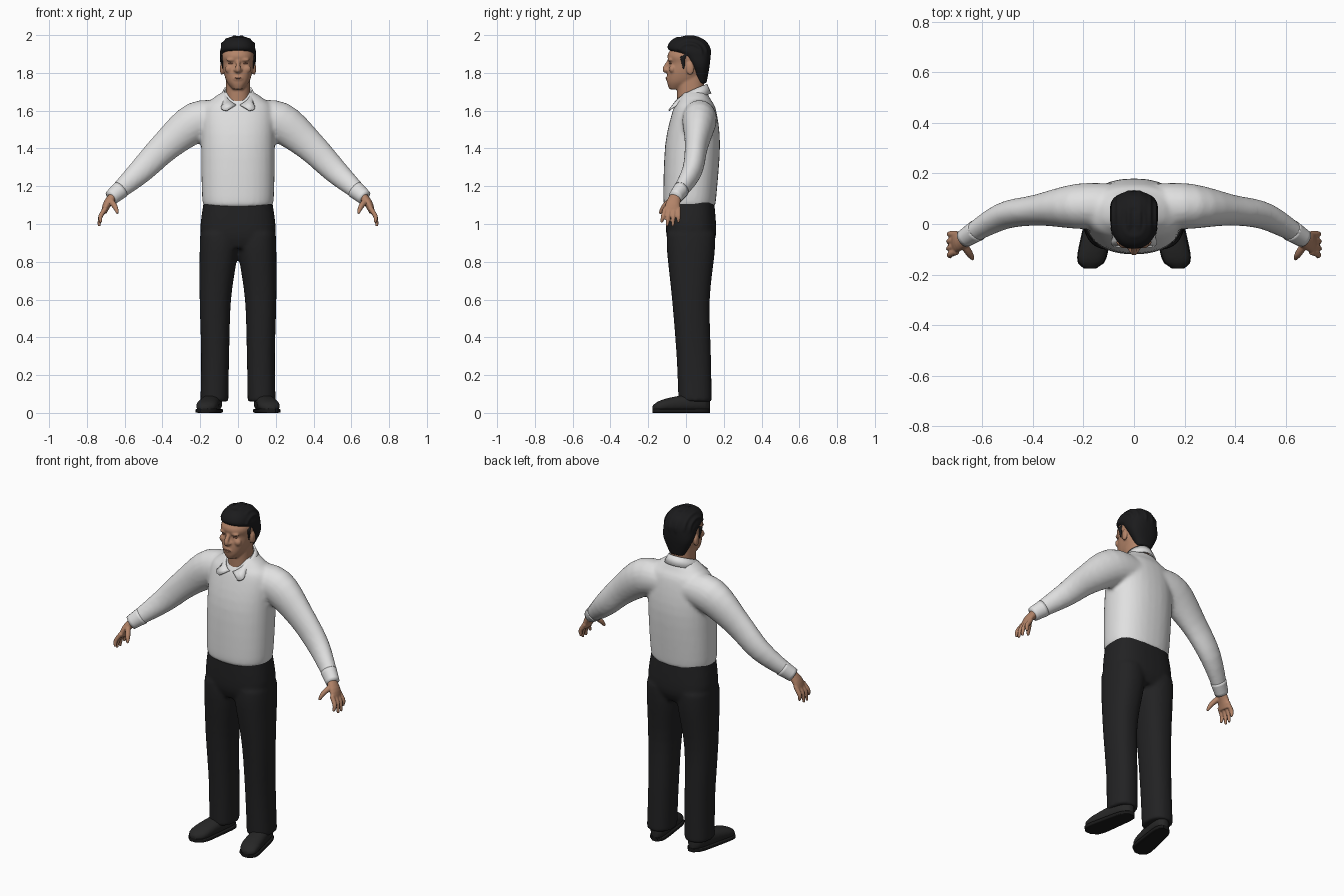
import bpy, bmesh, math
from mathutils import Vector, Matrix

default_cube = bpy.data.objects.get("Cube")
if default_cube:
    bpy.data.objects.remove(default_cube, do_unlink=True)

SIDES = {"left": 1, "right": -1}


def material(name, red, green, blue):
    made = bpy.data.materials.new(name)
    made.use_nodes = True
    made.diffuse_color = (red, green, blue, 1)
    shader = made.node_tree.nodes["Principled BSDF"]
    shader.inputs["Base Color"].default_value = (red, green, blue, 1)
    shader.inputs["Roughness"].default_value = 0.7
    return made


shirt_white = material("shirt_white", red=.75, green=.75, blue=.75)
trouser_black = material("trouser_black", red=.016, green=.016, blue=.017)
shoe_black = material("shoe_black", red=.02, green=.02, blue=.02)
sole_black = material("sole_black", red=.01, green=.01, blue=.01)
skin_tan = material("skin_tan", red=.45, green=.23, blue=.14)
skin_dark = material("skin_dark", red=.3, green=.13, blue=.085)
hair_black = material("hair_black", red=.011, green=.011, blue=.012)


def level(z, half, front, back, mid=0):
    """Horizontal ring: centre, first half axis, second half axis."""
    return (mid, (front + back) / 2, z, half, 0, 0, 0, (back - front) / 2, 0)


def point(x, y, z, thick, wide):
    return (x, y, z, thick, wide)


def spline(keys, steps=4):
    """Smooth in-between values for a list of key tuples."""
    result = []
    for i in range(len(keys) - 1):
        before, start = keys[max(i - 1, 0)], keys[i]
        end, after = keys[i + 1], keys[min(i + 2, len(keys) - 1)]
        for step in range(steps):
            t = step / steps
            result.append([
                p + t * (q - o) / 2 + t * t * (o - p * 2.5 + q * 2 - r / 2)
                + t ** 3 * (p * 3 - o - q * 3 + r) / 2
                for o, p, q, r in zip(before, start, end, after)])
    return result + [list(keys[-1])]


def signed_power(value, power):
    return math.copysign(abs(value) ** power, value)


def loft(bm, rings, side=1, square=2.3, sides=32):
    """Closed skin over a stack of rounded rings."""
    loops = []
    for ring in rings:
        centre, axis_a, axis_b = Vector(ring[:3]), Vector(ring[3:6]), Vector(ring[6:])
        loop = []
        for i in range(sides):
            angle = math.tau * i / sides
            spot = (centre + axis_a * signed_power(math.cos(angle), 2 / square)
                    + axis_b * signed_power(math.sin(angle), 2 / square))
            spot.x *= side
            loop.append(bm.verts.new(spot))
        loops.append(loop)
    for low, high in zip(loops, loops[1:]):
        for i in range(sides):
            j = (i + 1) % sides
            bm.faces.new((low[i], low[j], high[j], high[i]))
    bm.faces.new(loops[0][::-1])
    bm.faces.new(loops[-1])


def tube(bm, keys, side=1, across=(0, 1, 0), sides=20):
    """Round limb along a smooth path; 'across' is the wide direction."""
    path = spline(keys)
    centres = [Vector(key[:3]) for key in path]
    rings = []
    for i, (x, y, z, thick, wide) in enumerate(path):
        along = centres[min(i + 1, len(path) - 1)] - centres[max(i - 1, 0)]
        normal = along.cross(Vector(across)).normalized()
        broad = normal.cross(along).normalized()
        rings.append((x, y, z, *(normal * thick), *(broad * wide)))
    loft(bm, rings, side, square=2, sides=sides)


def blob(bm, centre, size):
    place = Matrix.Translation(centre) @ Matrix.Diagonal((*size, 1))
    bmesh.ops.create_uvsphere(bm, u_segments=20, v_segments=12, radius=1, matrix=place)


def finish(name, bm, colour, voxel=0, soften=3):
    """Make the object; a voxel size fuses overlapping pieces into one skin."""
    bmesh.ops.recalc_face_normals(bm, faces=bm.faces)
    mesh = bpy.data.meshes.new(name)
    bm.to_mesh(mesh)
    bm.free()
    mesh.materials.append(colour)
    mesh.shade_smooth()
    made = bpy.data.objects.new(name, mesh)
    bpy.context.collection.objects.link(made)
    if voxel:
        fuse = made.modifiers.new("fuse", 'REMESH')
        fuse.mode, fuse.voxel_size, fuse.use_smooth_shade = 'VOXEL', voxel, True
        relax = made.modifiers.new("relax", 'SMOOTH')
        relax.iterations = soften
    return made


# Shirt: torso and sleeves in one surface
bm = bmesh.new()
hem = level(z=1.09, half=.175, front=-.11, back=.15)
belly = level(z=1.14, half=.19, front=-.12, back=.16)
chest = level(z=1.42, half=.195, front=-.11, back=.18)
shoulders = level(z=1.6, half=.19, front=-.07, back=.16)
yoke = level(z=1.66, half=.14, front=-.04, back=.13)
neckline = level(z=1.7, half=.08, front=-.02, back=.11)
loft(bm, spline([hem, belly, chest, shoulders, yoke, neckline]))
armpit = point(x=.08, y=.07, z=1.56, thick=.09, wide=.09)
upper_arm = point(x=.22, y=.07, z=1.54, thick=.107, wide=.09)
elbow = point(x=.38, y=.055, z=1.415, thick=.083, wide=.062)
forearm = point(x=.52, y=.03, z=1.275, thick=.066, wide=.053)
wrist = point(x=.665, y=-.053, z=1.145, thick=.04, wide=.035)
for side in SIDES.values():
    tube(bm, [armpit, upper_arm, elbow, forearm, wrist], side)
finish("shirt", bm, shirt_white, voxel=.011, soften=5)

# Cuffs
for name, side in SIDES.items():
    bm = bmesh.new()
    cuff_top = point(x=.62, y=-.025, z=1.183, thick=.048, wide=.043)
    cuff_end = point(x=.672, y=-.058, z=1.139, thick=.04, wide=.036)
    tube(bm, [cuff_top, cuff_end], side)
    finish(name + "_cuff", bm, shirt_white)

# Collar: folded strip with two points, open at the front
bm = bmesh.new()
folds, edges, count = [], [], 28
for i in range(count + 1):
    angle = math.pi * (2 * i / count - 1)
    rear = (1 + math.cos(angle)) / 2
    across = math.sin(angle)
    tip = math.copysign(max(0, 1 - rear * 5), angle)
    folds.append(bm.verts.new((.073 * across + .01 * tip, .17 * rear - .062,
                               1.63 + .11 * rear ** .6)))
    edges.append(bm.verts.new((.1 * across + .06 * tip, .22 * rear - .09,
                               1.6 + .09 * rear ** .7)))
for i in range(count):
    bm.faces.new((folds[i], folds[i + 1], edges[i + 1], edges[i]))
cloth = finish("collar", bm, shirt_white).modifiers.new("cloth", 'SOLIDIFY')
cloth.thickness, cloth.offset = .009, 0

# Trousers: hips and legs in one surface
bm = bmesh.new()
crotch = level(z=.87, half=.13, front=-.08, back=.13)
seat = level(z=.95, half=.198, front=-.105, back=.16)
waist = level(z=1.13, half=.18, front=-.105, back=.148)
loft(bm, spline([crotch, seat, waist]), square=2.6)
leg_hem = level(z=.06, mid=.125, half=.074, front=-.04, back=.137)
shin = level(z=.3, mid=.121, half=.074, front=-.05, back=.132)
knee = level(z=.6, mid=.12, half=.083, front=-.074, back=.126)
thigh = level(z=.85, mid=.102, half=.101, front=-.1, back=.152)
hip = level(z=.95, mid=.1, half=.1, front=-.1, back=.155)
for side in SIDES.values():
    loft(bm, spline([leg_hem, shin, knee, thigh, hip]), side)
finish("trousers", bm, trouser_black, voxel=.011, soften=4)

# Shoes: rings run from heel to toe, toes turned outward
for name, side in SIDES.items():
    upper, sole, count = [], [], 14
    for i in range(count + 1):
        t = .01 + .98 * i / count
        x, y = .12 + .055 * t, .13 - .31 * t
        pinch = (1 - (2 * t - 1) ** 6) ** .5
        half = (.046 + .015 * t) * pinch
        height = (.05 - .025 * t ** 2) * (.5 + pinch / 2)
        upper.append((x, y, height + .005, half, 0, 0, 0, 0, height))
        sole.append((x, y, .011, half + .003, 0, 0, 0, 0, .011))
    bm = bmesh.new()
    loft(bm, upper, side)
    finish(name + "_shoe", bm, shoe_black, voxel=.008)
    bm = bmesh.new()
    loft(bm, sole, side, square=6)
    slab = finish(name + "_sole", bm, sole_black)
    bpy.context.view_layer.objects.active = slab
    slab.select_set(True)
    bpy.ops.object.shade_smooth_by_angle(angle=math.radians(40))
    slab.select_set(False)

# Hands: palm, four spread fingers and a thumb
for name, side in SIDES.items():
    bm = bmesh.new()
    wrist_end = point(x=.645, y=-.048, z=1.165, thick=.024, wide=.027)
    palm = point(x=.69, y=-.068, z=1.11, thick=.022, wide=.038)
    knuckles = point(x=.71, y=-.074, z=1.06, thick=.015, wide=.046)
    tube(bm, [wrist_end, palm, knuckles], side)
    for i in range(4):
        bend = .01 * (i - 1.5) ** 2
        base = point(x=.7, y=-.04 - .023 * i, z=1.085, thick=.013, wide=.013)
        joint = point(x=.728, y=-.04 - .027 * i, z=1.04, thick=.012, wide=.012)
        tip = point(x=.737 - bend / 2, y=-.04 - .03 * i, z=.985 + bend, thick=.007, wide=.007)
        tube(bm, [base, joint, tip], side, sides=12)
    thumb_base = point(x=.675, y=-.08, z=1.125, thick=.016, wide=.016)
    thumb_joint = point(x=.65, y=-.118, z=1.09, thick=.014, wide=.014)
    thumb_tip = point(x=.637, y=-.139, z=1.055, thick=.007, wide=.007)
    tube(bm, [thumb_base, thumb_joint, thumb_tip], side, sides=12)
    finish(name + "_hand", bm, skin_tan, voxel=.0045, soften=2)

# Head: skull, neck, nose, lips, cheeks, brows and ears in one surface
bm = bmesh.new()
chin = level(z=1.713, half=.028, front=-.088, back=-.01)
jaw = level(z=1.75, half=.058, front=-.1, back=.06)
cheek = level(z=1.8, half=.075, front=-.098, back=.09)
eye_line = level(z=1.85, half=.081, front=-.089, back=.1)
forehead = level(z=1.9, half=.083, front=-.096, back=.106)
crown = level(z=1.98, half=.04, front=-.035, back=.06)
loft(bm, spline([chin, jaw, cheek, eye_line, forehead, crown]))
loft(bm, [level(z=1.6, half=.066, front=-.045, back=.1),
          level(z=1.79, half=.062, front=-.05, back=.095)])
bridge = point(x=0, y=-.086, z=1.87, thick=.008, wide=.01)
nose_tip = point(x=0, y=-.113, z=1.82, thick=.012, wide=.014)
nose_base = point(x=0, y=-.1, z=1.805, thick=.008, wide=.012)
tube(bm, [bridge, nose_tip, nose_base], across=(1, 0, 0))
blob(bm, centre=(0, -.094, 1.77), size=(.028, .013, .014))
for side in SIDES.values():
    blob(bm, centre=(.013 * side, -.1, 1.814), size=(.01, .011, .009))
    blob(bm, centre=(.035 * side, -.083, 1.869), size=(.027, .014, .009))
    blob(bm, centre=(.046 * side, -.072, 1.82), size=(.024, .018, .022))
    blob(bm, centre=(.086 * side, .022, 1.822), size=(.01, .021, .034))
finish("head", bm, skin_tan, voxel=.0055)

# Mouth line and closed eyelids
bm = bmesh.new()
blob(bm, centre=(0, -.104, 1.772), size=(.022, .005, .0035))
finish("mouth", bm, skin_dark)
bm = bmesh.new()
for side in SIDES.values():
    blob(bm, centre=(.036 * side, -.08, 1.85), size=(.016, .007, .004))
finish("eyelids", bm, skin_dark)

# Hair: cap that meets the skull at the hairline, with swept-back locks
bm = bmesh.new()
nape = level(z=1.745, half=.045, front=.06, back=.108)
behind_ear = level(z=1.83, half=.089, front=.024, back=.124)
temple = level(z=1.89, half=.095, front=-.03, back=.13)
hairline = level(z=1.925, half=.093, front=-.095, back=.129)
top = level(z=1.965, half=.077, front=-.085, back=.11)
peak = level(z=1.99, half=.045, front=-.05, back=.07)
loft(bm, spline([nape, behind_ear, temple, hairline, top, peak]))
for i in range(-4, 5):
    x = .02 * i
    dome = math.sqrt(1 - (x / .1) ** 2)
    lift = .006 * (i % 2)
    lock = []
    for step in range(7):
        sweep = math.pi * (.1 + .17 * step)
        lock.append(point(x, y=.02 - (.1 + lift) * dome * math.cos(sweep),
                          z=1.905 + (.08 + lift) * dome * math.sin(sweep),
                          thick=.011, wide=.011))
    tube(bm, lock, across=(1, 0, 0), sides=10)
for side in SIDES.values():
    burn_top = point(x=.086, y=-.018, z=1.89, thick=.008, wide=.016)
    burn_end = point(x=.081, y=-.012, z=1.82, thick=.003, wide=.006)
    tube(bm, [burn_top, burn_end], side)
finish("hair", bm, hair_black, voxel=.0055, soften=2)
